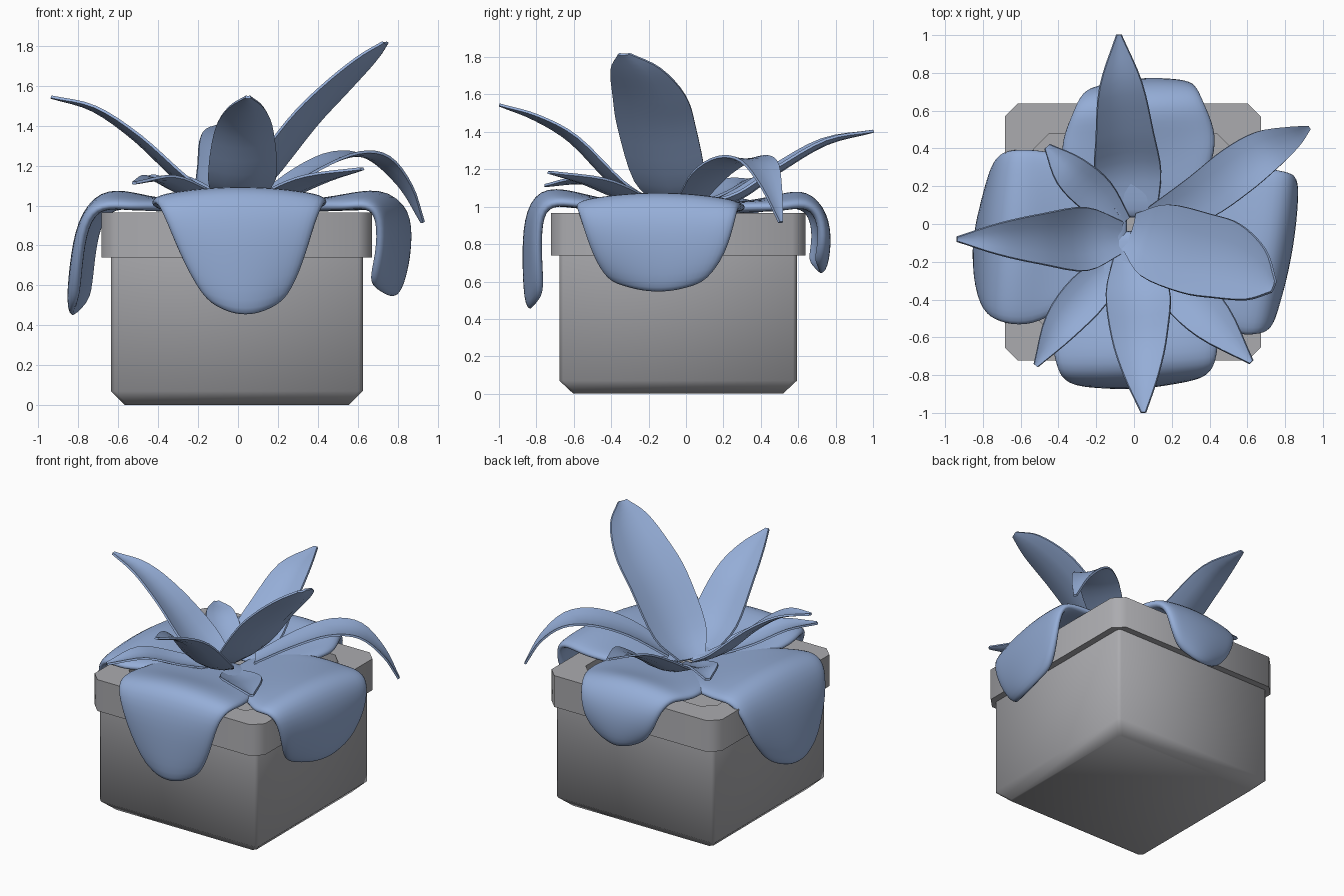
import bpy, bmesh, math
from mathutils import Vector


def material(name, rgb):
    m = bpy.data.materials.new(name)
    m.diffuse_color = (*rgb, 1)
    return m


GREY = material("pot grey", (0.41, 0.41, 0.43))
BLUE = material("leaf blue", (0.30, 0.42, 0.68))


def finish(name, bm, mat, angle=40, subsurf=0):
    bmesh.ops.recalc_face_normals(bm, faces=bm.faces)
    me = bpy.data.meshes.new(name)
    bm.to_mesh(me)
    bm.free()
    me.materials.append(mat)
    me.shade_smooth()
    if not subsurf:
        me.set_sharp_from_angle(angle=math.radians(angle))
    ob = bpy.data.objects.new(name, me)
    bpy.context.collection.objects.link(ob)
    if subsurf:
        mod = ob.modifiers.new("round", 'SUBSURF')
        mod.levels = mod.render_levels = subsurf
    return ob


def skin(bm, rows):
    for a, b in zip(rows, rows[1:]):
        for i in range(len(a) - 1):
            bm.faces.new((a[i], a[i + 1], b[i + 1], b[i]))


def spline(pts, n=4):
    """Catmull-Rom samples through a list of tuples."""
    p = [Vector(q) for q in pts]
    p = [2 * p[0] - p[1]] + p + [2 * p[-1] - p[-2]]
    out = []
    for i in range(1, len(p) - 2):
        a, b, c, d = p[i - 1:i + 3]
        for k in range(n):
            t = k / n
            out.append(0.5 * (2 * b + (c - a) * t + (2 * a - 5 * b + 4 * c - d) * t * t
                              + (3 * b - a - 3 * c + d) * t ** 3))
    return out + [p[-2]]


# Pot: stacked chamfered squares (half x, half y, chamfer, z)
def pot(name, levels):
    bm = bmesh.new()
    rings = []
    for hx, hy, c, z in levels:
        ring = [(hx, -hy + c), (hx, hy - c), (hx - c, hy), (-hx + c, hy),
                (-hx, hy - c), (-hx, -hy + c), (-hx + c, -hy), (hx - c, -hy)]
        rings.append([bm.verts.new((x - 0.006, y - 0.042, z)) for x, y in ring])
    skin(bm, [r + [r[0]] for r in rings])
    bm.faces.new(rings[0])
    bm.faces.new(rings[-1])
    return finish(name, bm, GREY, 50)


pot("pot", [(0.56, 0.56, 0.02, 0), (0.631, 0.635, 0.02, 0.07),
            (0.631, 0.635, 0.02, 0.74), (0.678, 0.681, 0.07, 0.74),
            (0.678, 0.681, 0.07, 0.965), (0.525, 0.52, 0.08, 0.965),
            (0.525, 0.52, 0.08, 0.90)])


# Thick drooping leaves: rows of (distance out, z, side min, side max)
def drape(name, out, side, skew, tip_drop, rows):
    out, side = Vector(out), Vector(side)
    bm = bmesh.new()
    grid = []
    for k, (r, z, a, b) in enumerate(rows):
        row = []
        for i in range(7):
            t = i / 3 - 1
            hang = max(0, k - 1) / (len(rows) - 2)
            v = (out * (r - 0.05 * hang * t * t + skew * t * min(1, k / 3))
                 + side * (a + (b - a) * i / 6))
            last = tip_drop * t * t if k == len(rows) - 1 else 0
            v.z = z - 0.05 * t * t * (1 < k < 4) + last
            row.append(bm.verts.new(v))
        grid.append(row)
    skin(bm, grid)
    bmesh.ops.recalc_face_normals(bm, faces=bm.faces)
    bmesh.ops.solidify(bm, geom=bm.faces[:], thickness=0.06)
    return finish(name, bm, BLUE, subsurf=2)


drape("drooping_leaf_front", (0, -1, 0), (1, 0, 0), -0.02, 0.08,
      [(0.02, 1.01, -0.3, 0.3), (0.42, 1.03, -0.42, 0.42), (0.60, 1.09, -0.45, 0.46),
       (0.79, 1.11, -0.42, 0.45), (0.87, 0.94, -0.37, 0.40), (0.875, 0.70, -0.28, 0.34),
       (0.865, 0.44, -0.17, 0.25)])
drape("drooping_leaf_left", (-1, 0, 0), (0, 1, 0), -0.035, 0.08,
      [(0.02, 1.01, -0.3, 0.3), (0.38, 1.03, -0.46, 0.37), (0.52, 1.07, -0.55, 0.40),
       (0.69, 1.09, -0.54, 0.41), (0.80, 0.93, -0.49, 0.39), (0.84, 0.70, -0.41, 0.31),
       (0.86, 0.44, -0.29, 0.16)])
drape("drooping_leaf_right", (1, 0, 0), (0, 1, 0), 0.07, 0.06,
      [(0.02, 1.01, -0.3, 0.25), (0.40, 1.03, -0.46, 0.33), (0.58, 1.07, -0.60, 0.32),
       (0.75, 1.09, -0.60, 0.29), (0.84, 0.95, -0.58, 0.27), (0.84, 0.74, -0.52, 0.22),
       (0.80, 0.53, -0.43, 0.11)])
drape("drooping_leaf_back", (0, 1, 0), (1, 0, 0), 0.02, 0.06,
      [(0.02, 1.01, -0.3, 0.3), (0.35, 1.03, -0.40, 0.44), (0.50, 1.07, -0.38, 0.44),
       (0.65, 1.10, -0.33, 0.38), (0.76, 0.97, -0.29, 0.34), (0.78, 0.80, -0.24, 0.31),
       (0.75, 0.63, -0.15, 0.22)])


# Thin pointed leaves: centre line of (x, y, z, half width), edges cupped up
def leaf(name, pts, cup=0.25):
    bm = bmesh.new()
    path = spline(pts)
    grid = []
    for k, p in enumerate(path):
        a, b = path[max(k - 1, 0)], path[min(k + 1, len(path) - 1)]
        tan = (b - a).to_3d().normalized()
        main = (path[-1] - path[0]).to_3d()
        side = Vector((main.y, -main.x, 0)).normalized()
        up = side.cross(tan).normalized()
        w = max(p[3], 0.004)
        grid.append([bm.verts.new(p.to_3d() + side * w * t + up * w * cup * (t * t - 0.4))
                     for t in (-1, -0.5, 0, 0.5, 1)])
    skin(bm, grid)
    bmesh.ops.recalc_face_normals(bm, faces=bm.faces)
    bmesh.ops.solidify(bm, geom=bm.faces[:], thickness=0.014)
    return finish(name, bm, BLUE, 50)


leaf("upright_leaf_back", [(0.02, 0.06, 1.0, 0.10), (-0.03, 0.27, 1.06, 0.17), (-0.05, 0.48, 1.20, 0.15),
                           (-0.07, 0.74, 1.35, 0.11), (-0.08, 1.0, 1.41, 0.01)])
leaf("tall_leaf_right", [(-0.02, -0.04, 1.0, 0.10), (0.12, -0.09, 1.13, 0.20), (0.34, -0.16, 1.41, 0.22),
                         (0.50, -0.20, 1.58, 0.205), (0.65, -0.27, 1.73, 0.14),
                         (0.735, -0.33, 1.82, 0.03)], 0.2)
leaf("arched_leaf_back_right", [(0.12, 0.02, 1.03, 0.08), (0.35, 0.14, 1.18, 0.12), (0.54, 0.28, 1.26, 0.13),
                                (0.70, 0.39, 1.24, 0.11), (0.84, 0.46, 1.10, 0.06),
                                (0.93, 0.51, 0.92, 0.01)], 0.15)
leaf("low_leaf_front_right", [(0.08, -0.18, 1.0, 0.06), (0.25, -0.35, 1.07, 0.12), (0.42, -0.52, 1.14, 0.11),
                              (0.62, -0.73, 1.19, 0.01)])
leaf("upright_leaf_front", [(-0.02, -0.15, 1.0, 0.08), (0.02, -0.36, 1.12, 0.165), (0.03, -0.60, 1.36, 0.145),
                            (0.04, -0.80, 1.48, 0.09), (0.05, -0.995, 1.55, 0.01)])
leaf("upright_leaf_left", [(-0.06, -0.07, 1.0, 0.08), (-0.26, -0.08, 1.12, 0.165), (-0.50, -0.08, 1.34, 0.13),
                           (-0.72, -0.08, 1.49, 0.08), (-0.935, -0.08, 1.55, 0.01)])
leaf("low_leaf_front_left", [(-0.08, -0.18, 1.0, 0.06), (-0.24, -0.36, 1.07, 0.11), (-0.39, -0.54, 1.14, 0.09),
                             (-0.52, -0.75, 1.12, 0.01)])
leaf("low_leaf_back_left", [(-0.06, 0.0, 1.0, 0.05), (-0.20, 0.15, 1.07, 0.10), (-0.34, 0.28, 1.14, 0.09),
                            (-0.46, 0.41, 1.14, 0.015)])
